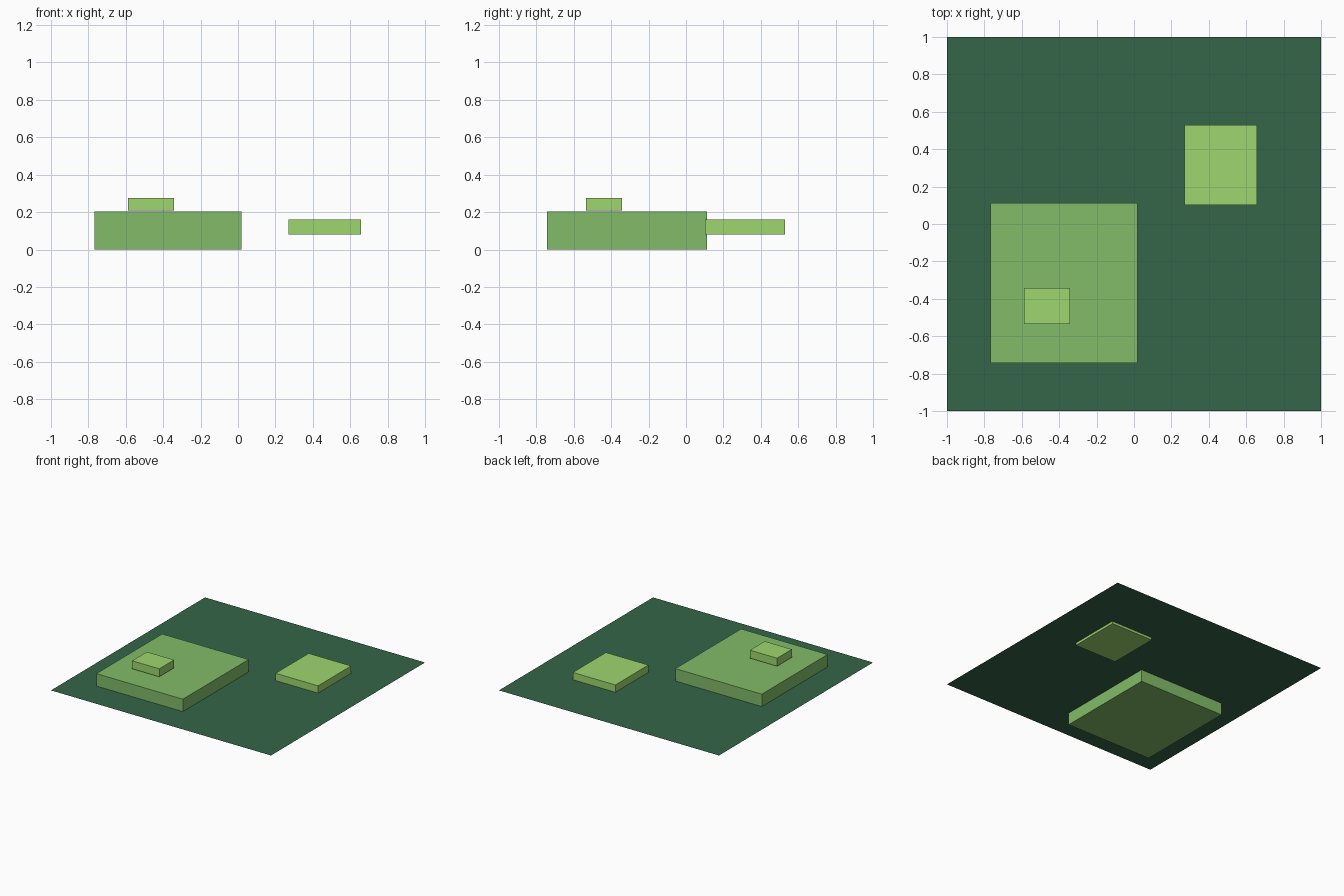
import bpy
from mathutils import Vector

if "Cube" in bpy.data.objects:
    bpy.data.objects.remove(bpy.data.objects["Cube"])


def srgb(r, g, b):
    return [((c / 255 + 0.055) / 1.055) ** 2.4 for c in (r, g, b)] + [1.0]


def material(name, rgb):
    mat = bpy.data.materials.new(name)
    mat.diffuse_color = srgb(*rgb)
    mat.use_nodes = True
    mat.node_tree.nodes["Principled BSDF"].inputs["Base Color"].default_value = mat.diffuse_color
    return mat


def block(name, low, high, mat):
    low, high = Vector(low), Vector(high)
    bpy.ops.mesh.primitive_cube_add(size=1, location=(low + high) / 2)
    obj = bpy.context.object
    obj.name = name
    obj.scale = high - low
    bpy.ops.object.transform_apply(location=False, rotation=False, scale=True)
    obj.data.materials.append(mat)


dark = material("dark_green", (53, 101, 72))
mid = material("mid_green", (130, 188, 104))
light = material("light_green", (157, 214, 110))

# Flat ground sheet, cutting through the lower blocks
bpy.ops.mesh.primitive_plane_add(size=2, location=(0, 0, 0.1))
bpy.context.object.name = "ground_sheet"
bpy.context.object.data.materials.append(dark)

# Large block, the small one hovering just above it, and the separate one
block("large_block", (-0.767, -0.743, 0), (0.019, 0.111, 0.202), mid)
block("upper_block", (-0.588, -0.535, 0.21), (-0.341, -0.343, 0.276), light)
block("side_block", (0.271, 0.101, 0.08), (0.657, 0.53, 0.16), light)
